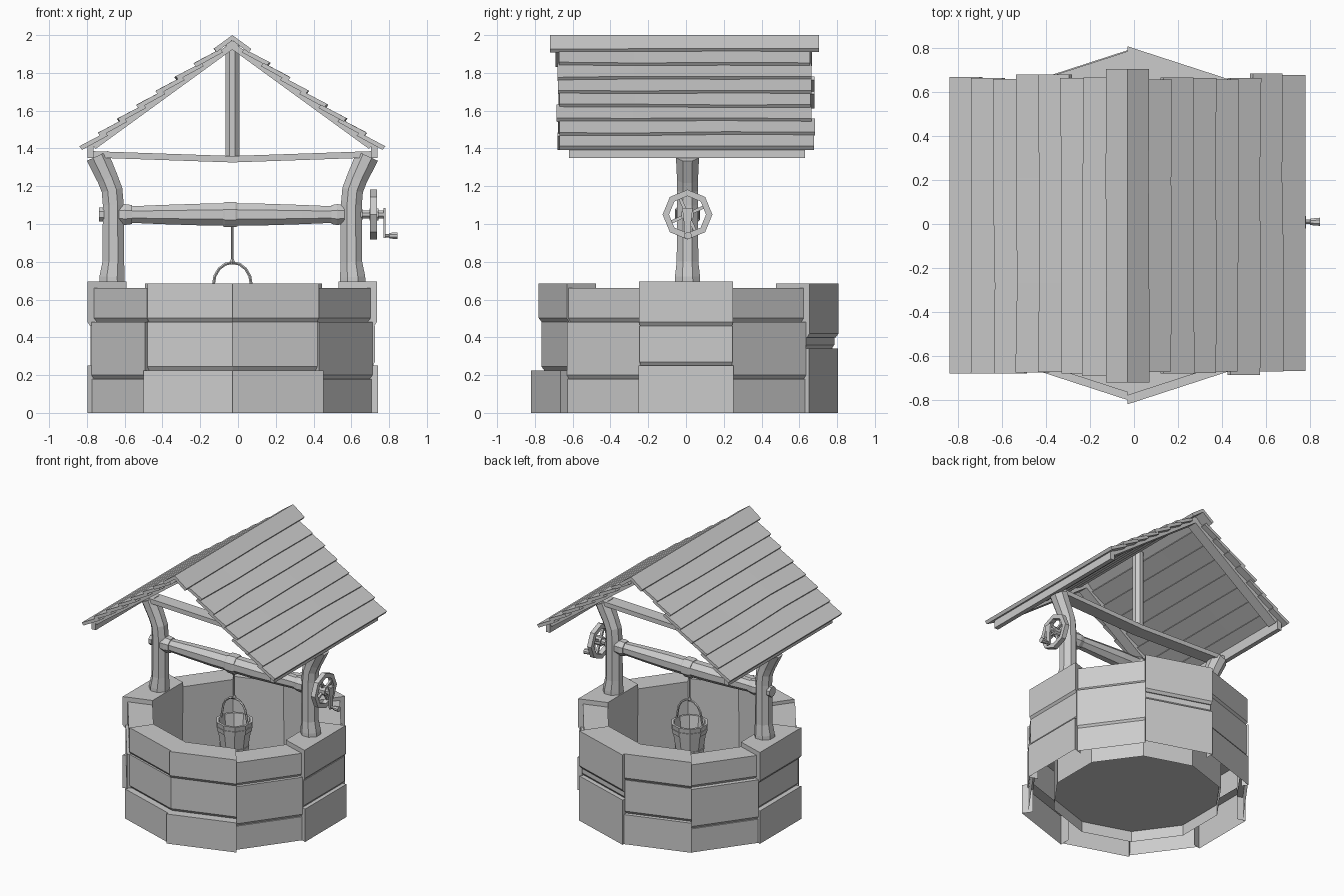
import bpy, bmesh, random
from math import sin, cos, pi, radians, tau
from mathutils import Vector

if "Cube" in bpy.data.objects:
    bpy.data.objects.remove(bpy.data.objects["Cube"])

random.seed(4)
CX = -0.03          # the well's own axis sits slightly left of x = 0
jit = lambda a: random.uniform(-a, a)


def loft(name, rings, cap0=True, cap1=True, closed=False, wrap=True, flip=False):
    """Skin a list of equal-sized point rings into one flat-shaded object."""
    bm = bmesh.new()
    vs = [[bm.verts.new(p) for p in r] for r in rings]
    n = len(vs[0])
    pairs = list(zip(vs, vs[1:])) + ([(vs[-1], vs[0])] if closed else [])
    for a, b in pairs:
        for i in range(n if wrap else n - 1):
            j = (i + 1) % n
            bm.faces.new((a[i], a[j], b[j], b[i]))
    if cap0 and not closed:
        bm.faces.new(vs[0][::-1])
    if cap1 and not closed:
        bm.faces.new(vs[-1])
    bmesh.ops.recalc_face_normals(bm, faces=bm.faces)
    if flip:
        bmesh.ops.reverse_faces(bm, faces=bm.faces)
    me = bpy.data.meshes.new(name)
    bm.to_mesh(me)
    bm.free()
    ob = bpy.data.objects.new(name, me)
    bpy.context.collection.objects.link(ob)
    return ob


def box(name, x0, x1, y0, y1, z0, z1):
    q = [(x0, y0), (x1, y0), (x1, y1), (x0, y1)]
    return loft(name, [[(x, y, z) for x, y in q] for z in (z0, z1)])


def lathe(name, axis, centre, profile, sides=8, **kw):
    """Rings of (height, radius) along the x or z axis."""
    rings = []
    for h, r in profile:
        ring = []
        for i in range(sides):
            a = tau * (i + 0.5) / sides
            u, v = r * cos(a), r * sin(a)
            off = (h, u, v) if axis == 'x' else (u, v, h)
            ring.append(Vector(centre) + Vector(off))
        rings.append(ring)
    return loft(name, rings, **kw)


def tube(name, pts, radii, sides=8, u=(0, 1, 0)):
    """Tube along a path lying in the plane perpendicular to u."""
    pts, u, rings = [Vector(p) for p in pts], Vector(u), []
    for k, p in enumerate(pts):
        t = (pts[min(k + 1, len(pts) - 1)] - pts[max(k - 1, 0)]).normalized()
        v = t.cross(u)
        angs = [tau * (i + 0.5) / sides for i in range(sides)]
        rings.append([p + radii[k] * (cos(a) * u + sin(a) * v) for a in angs])
    return loft(name, rings)


# Stone ring: ten sides, three uneven courses, hollow and open underneath
R_IN = 0.59
COURSES = ((0.81, 0.78, 0.805, 0.79, 0.785, 0.806, 0.78, 0.80, 0.82, 0.775),
           (0.794, 0.785, 0.785, 0.775, 0.79, 0.783, 0.785, 0.765, 0.765, 0.78),
           (0.804, 0.77, 0.808, 0.785, 0.77, 0.806, 0.77, 0.765, 0.78, 0.77))
for k in range(10):
    a0, a1 = radians(36 * k - 18), radians(36 * k + 18)
    low = k in (1, 4, 6, 9)
    top = 0.695 if k in (0, 5) else (0.66 if low else 0.685)
    z1 = 0.25 if k in (0, 5) else (0.18 if low else 0.225)
    if k == 2:
        z1 = 0.34
    z2 = 0.40 if k == 2 else (0.46 if k in (0, 5) else 0.482)
    levels = [0, z1, z2, top]
    for c in range(3):
        ro = COURSES[c][k]
        ri = R_IN if c == 2 else 0.74
        za, zb = levels[c:c + 2]
        # slightly chamfered lower edge above the first course
        prof = [(za, ro)] if c == 0 else [(za, ro - 0.015), (za + 0.02, ro)]
        rings = [[(CX + q * cos(a), q * sin(a), z) for q, a in
                  ((ri, a0), (r, a0), (r, a1), (ri, a1))] for z, r in prof + [(zb, ro)]]
        loft(f"stone_{c}_{k}", rings, cap0=c > 0, wrap=c == 2)

# Inner wall and floor
lathe("inner_wall", 'z', (CX, 0, 0), [(0, R_IN + 0.004), (0.49, R_IN + 0.004)], 10,
      cap0=False, cap1=False, flip=True)
lathe("well_floor", 'z', (CX, 0, 0), [(0.08, R_IN), (0.10, R_IN)], 10)

# Posts, bending outward under the roof
for side, s in (("left", -1), ("right", 1)):
    path = [(0.637, 0.66), (0.637, 0.72), (0.63, 0.80), (0.63, 1.10),
            (0.637, 1.18), (0.66, 1.24), (0.715, 1.36)]
    tube(f"{side}_post", [(CX + s * h, 0.008, z) for h, z in path],
         [0.074, 0.072, 0.062, 0.06, 0.06, 0.06, 0.066])

# Winch axle, drum, collars and rope coil
AX = (0, 0.008, 1.05)
lathe("axle_shaft", 'x', AX, [(-0.735, 0.04), (-0.71, 0.04), (-0.71, 0.032),
                              (0.66, 0.032), (0.66, 0.022), (0.775, 0.022)])
lathe("drum", 'x', AX, [(-0.57, 0.047), (-0.4, 0.055), (-0.2, 0.062),
                        (0.14, 0.062), (0.34, 0.055), (0.51, 0.047)])
for x in (-0.63, 0.495):
    lathe("drum_collar", 'x', AX, [(x, 0.054), (x + 0.03, 0.06), (x + 0.07, 0.054)])
lathe("rope_coil", 'x', AX, [(-0.08, 0.066), (-0.07, 0.072), (-0.012, 0.072), (-0.002, 0.066)])

# Hand wheel with spokes
wheel = []
for i in range(8):
    a = tau * i / 8
    wheel.append([(x, 0.008 + r * cos(a), 1.05 + r * sin(a)) for x, r in
                  ((0.70, 0.098), (0.70, 0.132), (0.735, 0.132), (0.735, 0.098))])
loft("hand_wheel_rim", wheel, closed=True)
lathe("wheel_hub", 'x', AX, [(0.695, 0.035), (0.745, 0.035)])
for i in range(4):
    a = radians(25 + 90 * i)
    tube("wheel_spoke", [(0.718, 0.008 + r * cos(a), 1.05 + r * sin(a)) for r in (0.02, 0.11)],
         [0.012, 0.012], 4, (1, 0, 0))

# Crank arm and grip
loft("crank_arm", [[(x, 0.008 + w * y, z) for x, y in
                    ((0.77, -1), (0.782, -1), (0.782, 1), (0.77, 1))]
                   for z, w in ((0.925, 0.016), (1.0, 0.018), (1.085, 0.028))])
lathe("crank_grip", 'x', (0, 0.01, 0.938), [(0.78, 0.01), (0.80, 0.011), (0.802, 0.016),
                                            (0.845, 0.02)])

# Rope, bucket handle
tube("rope", [(CX, 0, 1.0), (CX, 0, 0.79)], [0.006, 0.006], 6)
lathe("rope_knot", 'z', (CX, 0, 0), [(0.785, 0.008), (0.80, 0.016), (0.815, 0.008)], 6)
arc = [(CX + 0.115, 0, 0.60)] + [(CX + 0.10 * cos(pi * i / 8), 0, 0.68 + 0.116 * sin(pi * i / 8))
                                 for i in range(9)] + [(CX - 0.115, 0, 0.60)]
tube("bucket_handle", arc, [0.008] * len(arc), 5)

# Bucket with open top and two hoops
BC = (CX, 0, 0)
lathe("bucket", 'z', BC, [(0.37, 0.09), (0.63, 0.13), (0.63, 0.112), (0.40, 0.078)], 10)
for z, r in ((0.41, 0.096), (0.56, 0.119)):
    lathe("bucket_hoop", 'z', BC, [(z, r - 0.005), (z, r + 0.006), (z + 0.035, r + 0.011),
                                   (z + 0.035, r)], 10, closed=True)

# Roof: overlapping planks on each slope
TH = radians(36)


def slope(s, d, n, y):
    """Point on a roof slope: d down the slope, n out from it."""
    return (CX + s * (d * cos(TH) + n * sin(TH)), y, 2.0 - d * sin(TH) + n * cos(TH))


for side, s in (("left", -1), ("right", 1)):
    for i in range(8):
        d1 = (0.1 + 0.1014 * i) / cos(TH)
        d0 = 0 if i == 0 else d1 - 0.155
        lift = -0.022 if i else 0
        y0, y1 = (-0.72, 0.705) if i == 0 else (-0.68 + jit(0.012), 0.67 + jit(0.015))
        rings = []
        for f in (0, 0.3, 0.65, 1):
            e, y = d1 + (jit(0.006) if i < 7 else 0), y0 + (y1 - y0) * f
            rings.append([slope(s, d0, lift, y), slope(s, e, 0, y),
                          slope(s, e, -0.024, y), slope(s, d0, lift - 0.022, y)])
        loft(f"{side}_roof_plank_{i}", rings)
    # Rafters under both gable ends
    for y in (-0.585, 0.585):
        loft(f"{side}_rafter", [[slope(s, d, n, y + w) for n, w in
                                 ((-0.028, -0.04), (-0.028, 0.04), (-0.062, 0.04), (-0.062, -0.04))]
                                for d in (0.0, 0.94)])
    # Eave beam
    xs = sorted((CX + s * 0.735, CX + s * 0.768))
    box(f"{side}_eave_beam", xs[0], xs[1], -0.62, 0.63, 1.35, 1.425)

# Sagging tie beam and king post
loft("tie_beam", [[(CX + h, 0.008 + w, z + t) for w, t in
                   ((-0.05, 0), (0.05, 0), (0.05, 0.034), (-0.05, 0.034))]
                  for h, z in ((-0.75, 1.352), (-0.35, 1.338), (0, 1.326), (0.35, 1.338), (0.75, 1.352))])
tube("king_post", [(CX, 0.008, 1.34), (CX, 0.008, 1.95)], [0.04, 0.04])
